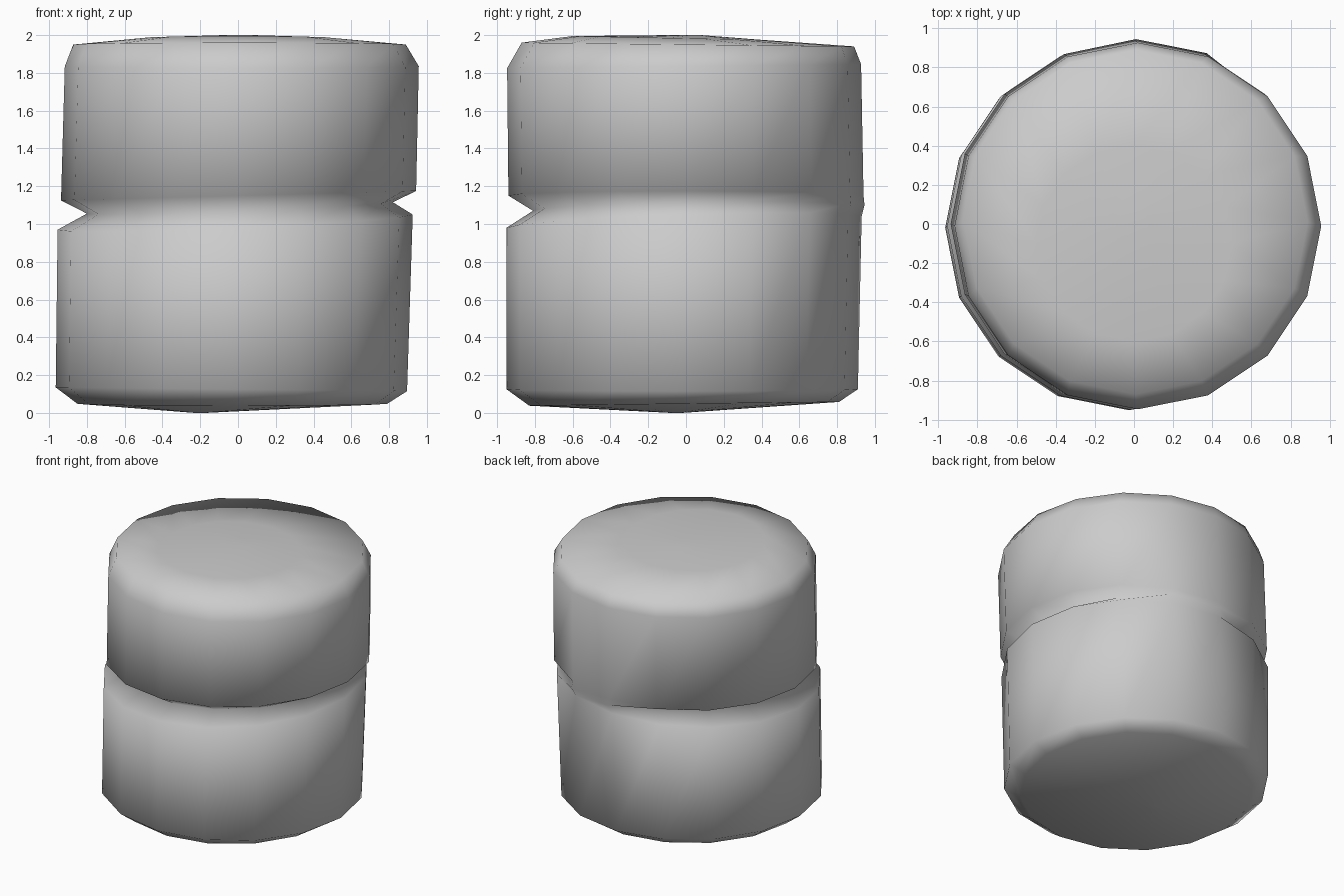
import bpy, bmesh
from math import cos, sin, pi, radians

if "Cube" in bpy.data.objects:
    bpy.data.objects.remove(bpy.data.objects["Cube"])

SIDES = 16

# Rings, bottom to top: (centre x, centre y, radius, height, tilt along x, tilt along y, groove depth)
RINGS = [
    (-0.20, -0.05, 0.03, 0.000, 0.00, 0.00, 0.00),
    (-0.03, -0.01, 0.82, 0.048, 0.00, 0.01, 0.00),
    (-0.035, -0.02, 0.930, 0.125, -0.01, 0.00, 0.00),
    (-0.015, -0.01, 0.940, 1.010, 0.04, 0.03, 0.00),
    (0.010, 0.000, 0.945, 1.085, 0.03, 0.015, 0.135),
    (0.003, 0.000, 0.940, 1.150, 0.025, 0.00, 0.00),
    (0.020, -0.01, 0.937, 1.835, 0.00, 0.01, 0.00),
    (0.008, 0.010, 0.880, 1.950, 0.00, -0.01, 0.00),
    (0.000, -0.10, 0.50, 1.985, 0.00, -0.01, 0.00),
    (0.000, 0.000, 0.08, 2.000, 0.00, 0.00, 0.00),
]
BRIDGE_ANGLE = radians(77)   # where the groove closes at the back


def groove_fade(a):
    """0 at the closed back spot, 1 around the rest."""
    d = abs((a - BRIDGE_ANGLE + pi) % (2 * pi) - pi)
    return min(1.0, max(0.0, (d - radians(14)) / radians(26)))


bm = bmesh.new()
rings = []
for cx, cy, r, z, tx, ty, groove in RINGS:
    ring = []
    for i in range(SIDES):
        a = 2 * pi * i / SIDES
        rr = r - groove * groove_fade(a)
        ring.append(bm.verts.new((cx + rr * cos(a), cy + rr * sin(a),
                                  z + tx * cos(a) + ty * sin(a))))
    rings.append(ring)

# Walls, chamfers, groove and shallow domes
for low, high in zip(rings, rings[1:]):
    for i in range(SIDES):
        j = (i + 1) % SIDES
        bm.faces.new((low[i], low[j], high[j], high[i]))
bm.faces.new(rings[0][::-1])
bm.faces.new(rings[-1])
bmesh.ops.recalc_face_normals(bm, faces=bm.faces)

mesh = bpy.data.meshes.new("grooved_drum")
bm.to_mesh(mesh)
bm.free()
drum = bpy.data.objects.new("grooved_drum", mesh)
bpy.context.collection.objects.link(drum)
for p in mesh.polygons:
    p.use_smooth = True
